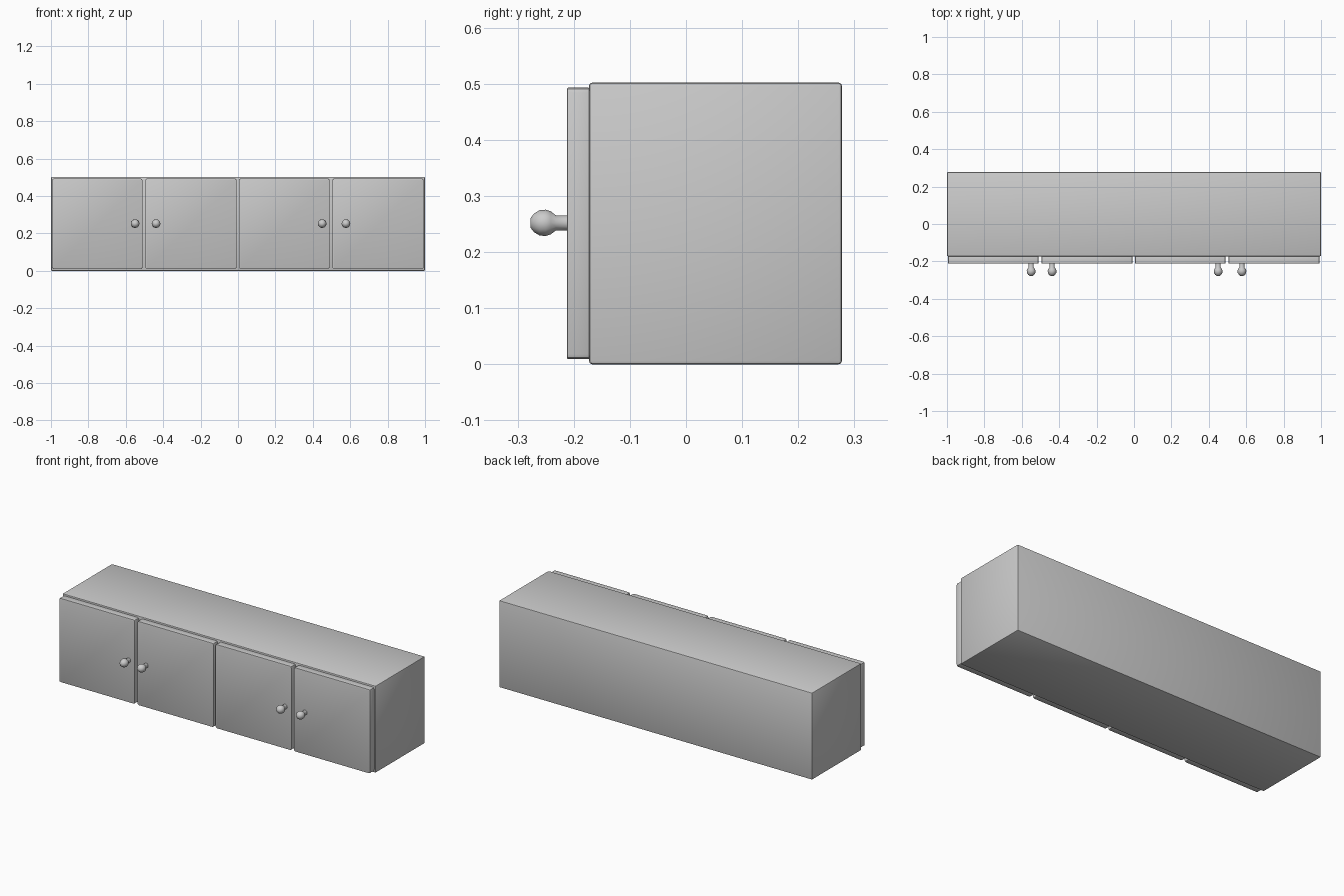
import bpy, bmesh, math
from mathutils import Matrix

if "Cube" in bpy.data.objects:
    bpy.data.objects.remove(bpy.data.objects["Cube"])


def finish(bm, name, angle=40):
    bmesh.ops.recalc_face_normals(bm, faces=bm.faces)
    me = bpy.data.meshes.new(name)
    bm.to_mesh(me)
    bm.free()
    ob = bpy.data.objects.new(name, me)
    bpy.context.collection.objects.link(ob)
    bpy.ops.object.select_all(action='DESELECT')
    ob.select_set(True)
    bpy.context.view_layer.objects.active = ob
    bpy.ops.object.shade_smooth_by_angle(angle=math.radians(angle))
    return ob


def box(name, lo, hi, bevel, corner=0.0):
    bm = bmesh.new()
    size = [b - a for a, b in zip(lo, hi)]
    mid = [(a + b) / 2 for a, b in zip(lo, hi)]
    bmesh.ops.create_cube(bm, size=1, matrix=Matrix.Translation(mid) @ Matrix.Diagonal((*size, 1)))
    if corner:
        # round the outline as seen from the front
        edges = [e for e in bm.edges if abs(e.verts[0].co.y - e.verts[1].co.y) > 1e-4]
        bmesh.ops.bevel(bm, geom=edges, offset=corner, segments=2, profile=0.5, affect='EDGES')
    edges = [e for e in bm.edges if e.calc_face_angle(0) > math.radians(60)]
    bmesh.ops.bevel(bm, geom=edges, offset=bevel, segments=2, profile=0.5, affect='EDGES')
    return finish(bm, name)


def knob(name, x, z, sides=12):
    # (radius, y) profile from the door out to the tip
    profile = [(0.0135, -0.208), (0.0135, -0.232), (0.0205, -0.241), (0.0235, -0.25),
               (0.0225, -0.261), (0.0165, -0.271), (0.008, -0.2775)]
    bm = bmesh.new()
    rings = []
    for r, y in profile:
        rings.append([bm.verts.new((x + r * math.cos(2 * math.pi * i / sides), y,
                                    z + r * math.sin(2 * math.pi * i / sides)))
                      for i in range(sides)])
    for a, b in zip(rings, rings[1:]):
        for i in range(sides):
            j = (i + 1) % sides
            bm.faces.new((a[i], a[j], b[j], b[i]))
    bm.faces.new(rings[0])
    bm.faces.new(rings[-1])
    return finish(bm, name, 60)


# Cabinet carcass
box("cabinet_body", (-1, -0.173, 0), (1, 0.278, 0.502), 0.006)

# Four doors
for i, (x0, x1) in enumerate([(-0.994, -0.511), (-0.495, -0.008), (0.005, 0.489), (0.505, 0.992)]):
    box(f"door_{i + 1}", (x0, -0.212, 0.009), (x1, -0.172, 0.493), 0.002, 0.009)

# Door knobs
for i, x in enumerate([-0.55, -0.438, 0.45, 0.577]):
    knob(f"knob_{i + 1}", x, 0.252)
